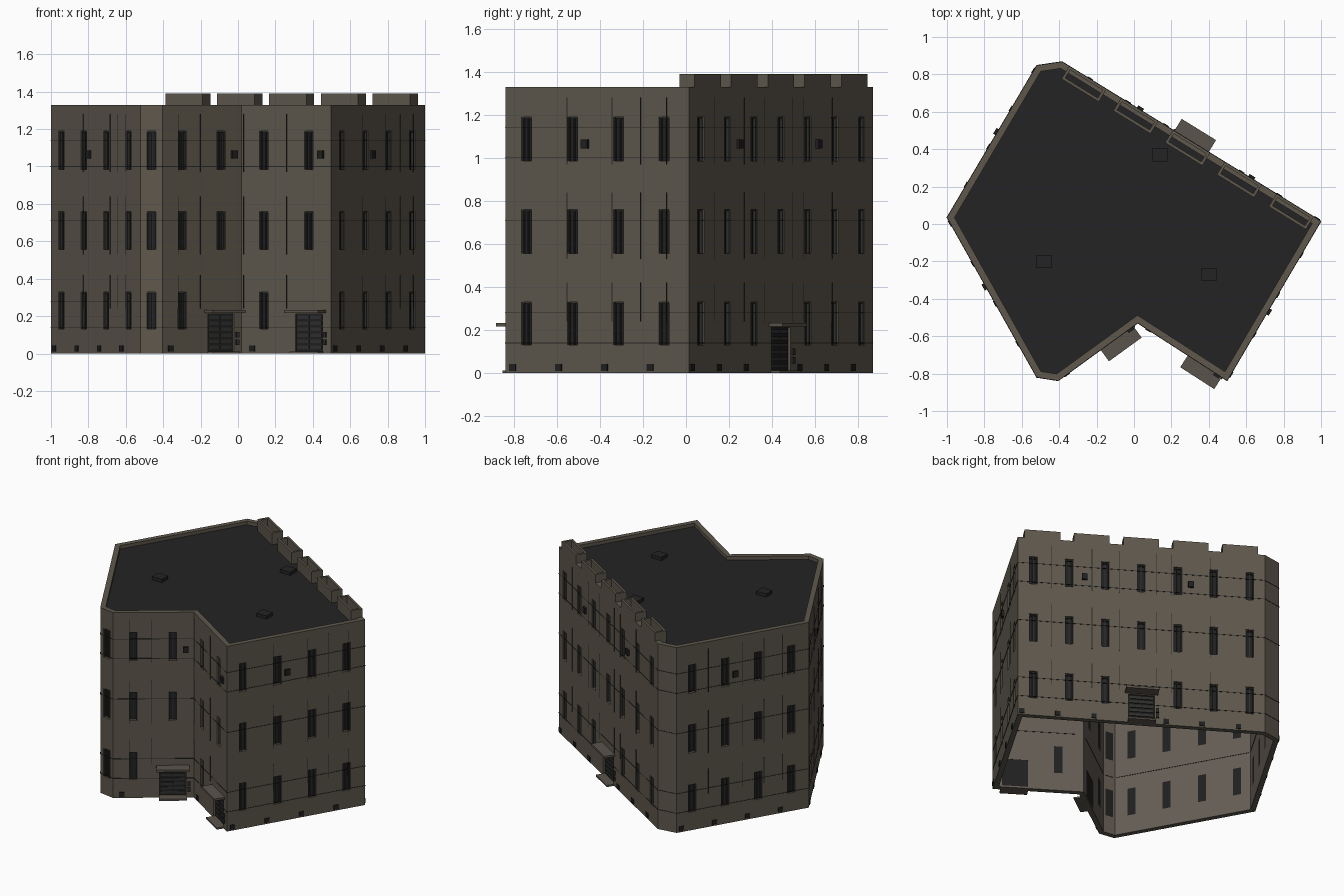
import bpy, bmesh
from mathutils import Vector

if "Cube" in bpy.data.objects:
    bpy.data.objects.remove(bpy.data.objects["Cube"])

def mat(name, r, g, b):
    m = bpy.data.materials.new(name)
    m.diffuse_color = (r, g, b, 1)
    m.use_nodes = True
    m.node_tree.nodes["Principled BSDF"].inputs["Base Color"].default_value = m.diffuse_color
    return m

WALL = mat("wall_stone", .112, .097, .073)
INNER = mat("inner_plaster", .127, .106, .087)
ROOF = mat("roof_felt", .017, .017, .018)
GLASS = mat("dark_glass", .014, .014, .015)
FRAME = mat("window_frame", .028, .028, .027)
SEAM = mat("seam_dark", .022, .021, .018)
CANOPY = mat("canopy_stone", .105, .088, .072)

# Footprint, counter-clockwise
P = [Vector(p) for p in [(-.52, -.82), (-.405, -.838), (.02, -.53), (.498, -.838),
                         (1, .015), (-.385, .868), (-.52, .848), (-1, .035)]]
N, TOP, T, ROOF_Z = len(P), 1.33, .035, 1.305
DIR = [(P[(i + 1) % N] - P[i]).normalized() for i in range(N)]
LEN = [(P[(i + 1) % N] - P[i]).length for i in range(N)]
NOR = [Vector((d.y, -d.x)) for d in DIR]
# Mitred inner footprint
IN = []
for i in range(N):
    a, b = NOR[i - 1], NOR[i]
    IN.append(P[i] - (a + b) * (T / (1 + a.dot(b))))

# Per wall: window positions, door index, seam positions, high vent position
four = [.115, .365, .615, .865]
WALLS = [
    ([.5], None, [], None),
    ([.25, .74], 1, [.2, .48], .9),
    ([.25, .75], 1, [.02, .5], .89),
    (four, None, [.335, .58, .735, .876], .435),
    ([.062 + .146 * k for k in range(7)], 3, [.135, .3, .41, .56, .62, .78], None),
    ([], None, [], None),
    (four, None, [.24, .5, .66, .8], .44),
    (four, None, [.36, .66, .74, .83], .43),
]
ROWS = [(.13, .33), (.555, .76), (.985, 1.19)]
WIN, DOOR = .056, .172

def finish(bm, name, mats):
    bmesh.ops.remove_doubles(bm, verts=bm.verts, dist=1e-5)
    bmesh.ops.recalc_face_normals(bm, faces=bm.faces)
    me = bpy.data.meshes.new(name)
    bm.to_mesh(me)
    bm.free()
    ob = bpy.data.objects.new(name, me)
    for m in mats:
        me.materials.append(m)
    bpy.context.collection.objects.link(ob)

def at(w, u, z, d=0):
    p = P[w] + DIR[w] * u + NOR[w] * d
    return Vector((p.x, p.y, z))

def quad(bm, pts, mi=0):
    bm.faces.new([bm.verts.new(p) for p in pts]).material_index = mi

def box(bm, w, u0, u1, z0, z1, d0, d1):
    """Box in wall coordinates: along, up, outward."""
    v = [bm.verts.new(at(w, u, z, d)) for z in (z0, z1)
         for u, d in ((u0, d0), (u1, d0), (u1, d1), (u0, d1))]
    for f in ((3, 2, 1, 0), (4, 5, 6, 7), (0, 1, 5, 4), (1, 2, 6, 5), (2, 3, 7, 6), (3, 0, 4, 7)):
        bm.faces.new([v[k] for k in f])

def openings(w):
    pos, door, _, _ = WALLS[w]
    for k, t in enumerate(pos):
        for r, (z0, z1) in enumerate(ROWS):
            if r == 0 and k == door:
                yield t * LEN[w] - DOOR / 2, t * LEN[w] + DOOR / 2, .012, .212, True
            else:
                yield t * LEN[w] - WIN / 2, t * LEN[w] + WIN / 2, z0, z1, False

# Hollow shell with cut openings
bm = bmesh.new()
for w in range(N):
    ops, L, nx = list(openings(w)), LEN[w], (w + 1) % N
    us = sorted({0, L} | {x for o in ops for x in o[:2]})
    zs = sorted({0, TOP, ROOF_Z} | {z for o in ops for z in o[2:4]})
    def inner(u, z):
        p = IN[w] if u == 0 else IN[nx] if u == L else P[w] + DIR[w] * u - NOR[w] * T
        return Vector((p.x, p.y, z))
    for u0, u1 in zip(us, us[1:]):
        for z0, z1 in zip(zs, zs[1:]):
            um, zm = (u0 + u1) / 2, (z0 + z1) / 2
            ring = ((u0, z0), (u1, z0), (u1, z1), (u0, z1))
            if any(o[0] < um < o[1] and o[2] < zm < o[3] for o in ops):
                continue
            quad(bm, [at(w, *c) for c in ring])
            quad(bm, [inner(*c) for c in ring], 1 if zm < ROOF_Z else 0)
        for z in (0, TOP):
            quad(bm, [at(w, u0, z), at(w, u1, z), inner(u1, z), inner(u0, z)])
    for u0, u1, z0, z1, _ in ops:
        c = ((u0, z0), (u1, z0), (u1, z1), (u0, z1))
        for a, b in zip(c, c[1:] + c[:1]):
            quad(bm, [at(w, *a), at(w, *b), inner(*b), inner(*a)])
finish(bm, "outer_walls", [WALL, INNER])

# Roof slab
bm = bmesh.new()
f = bm.faces.new([bm.verts.new((p.x, p.y, ROOF_Z - .012)) for p in IN])
ex = bmesh.ops.extrude_face_region(bm, geom=[f], use_keep_orig=True)
for v in [g for g in ex["geom"] if isinstance(g, bmesh.types.BMVert)]:
    v.co.z = ROOF_Z
finish(bm, "roof_slab", [ROOF])

# Roof hatches
bm = bmesh.new()
for x, y in ((.14, .37), (-.48, -.2), (.4, -.27)):
    r = bmesh.ops.create_cube(bm, size=1)
    for v in r["verts"]:
        v.co = Vector((x + v.co.x * .08, y + v.co.y * .07, ROOF_Z + .012 + v.co.z * .024))
finish(bm, "roof_hatches", [ROOF])

# Hollow battlements along the back wall
bm = bmesh.new()
for k in range(5):
    c = LEN[4] * (.1 + .2 * k)
    a, b, th, dp = c - .117, c + .117, .015, -.08
    box(bm, 4, a, b, TOP, 1.39, -th, 0)
    box(bm, 4, a, b, ROOF_Z, 1.39, dp, dp + th)
    box(bm, 4, a, a + th, ROOF_Z, 1.39, dp + th, -th)
    box(bm, 4, b - th, b, ROOF_Z, 1.39, dp + th, -th)
finish(bm, "battlements", [WALL])

# Windows, doors, canopies, steps
glass, frame, door, canopy = (bmesh.new() for _ in range(4))
for w in range(N):
    for u0, u1, z0, z1, is_door in openings(w):
        um = (u0 + u1) / 2
        if is_door:
            box(door, w, u0, u1, z0, z1, -.034, -.014)
            for s in range(6):
                z = z0 + .012 + s * .032
                box(frame, w, u0 + .01, um - .003, z, z + .018, -.014, -.008)
                box(frame, w, um + .003, u1 - .01, z, z + .018, -.014, -.008)
            box(canopy, w, um - .108, um + .108, .217, .232, 0, .075)
            box(canopy, w, um - .09, um + .09, 0, .012, -.03, .05)
            for z in (.085, .045):
                box(frame, w, u1 + .01, u1 + .028, z, z + .03, 0, .01)
        else:
            box(glass, w, u0, u1, z0, z1, -.035, -.02)
            box(frame, w, um - .003, um + .003, z0, z1, -.02, -.012)
            box(frame, w, u0, u0 + .006, z0, z1, -.02, -.006)
            box(frame, w, u1 - .006, u1, z0, z1, -.02, -.006)
            box(frame, w, u0, u1, z1 - .008, z1, -.02, -.008)
finish(glass, "window_panes", [GLASS])
finish(frame, "frames_and_slats", [FRAME])
finish(door, "doors", [GLASS])
finish(canopy, "canopies_and_steps", [CANOPY])

# Panel seams and wall vents
seam, vent = bmesh.new(), bmesh.new()
for w in range(N):
    pos, dr, seams, high = WALLS[w]
    L = LEN[w]
    for z in (.14, .28, .71, 1.0, 1.14):
        cuts = [0, L]
        if dr is not None and z < .2:
            cuts = [0, pos[dr] * L - DOOR / 2, pos[dr] * L + DOOR / 2, L]
        for a, b in zip(cuts[::2], cuts[1::2]):
            box(seam, w, a, b, z - .002, z + .002, -.001, .002)
    for t in seams:
        for z0, z1 in ((.24, .42), (.53, .84), (.97, 1.28)):
            box(seam, w, t * L - .002, t * L + .002, z0, z1, -.001, .002)
    for t in pos:
        if len(pos) > 1 and (dr is None or abs(t - pos[dr]) > .01):
            u = max(t * L - .075, .02)
            box(vent, w, u - .017, u + .017, .01, .042, -.002, .006)
    for t in ([high] if high else [.27, .7] if w == 4 else []):
        box(vent, w, t * L - .018, t * L + .018, 1.043, 1.085, -.002, .015)
finish(seam, "panel_seams", [SEAM])
finish(vent, "wall_vents", [GLASS])

# Inner floor lines
bm = bmesh.new()
for w in range(N):
    for z in (.43, .86):
        box(bm, w, .03, LEN[w] - .03, z - .002, z + .002, -T - .002, -T + .001)
finish(bm, "inner_floor_lines", [SEAM])
